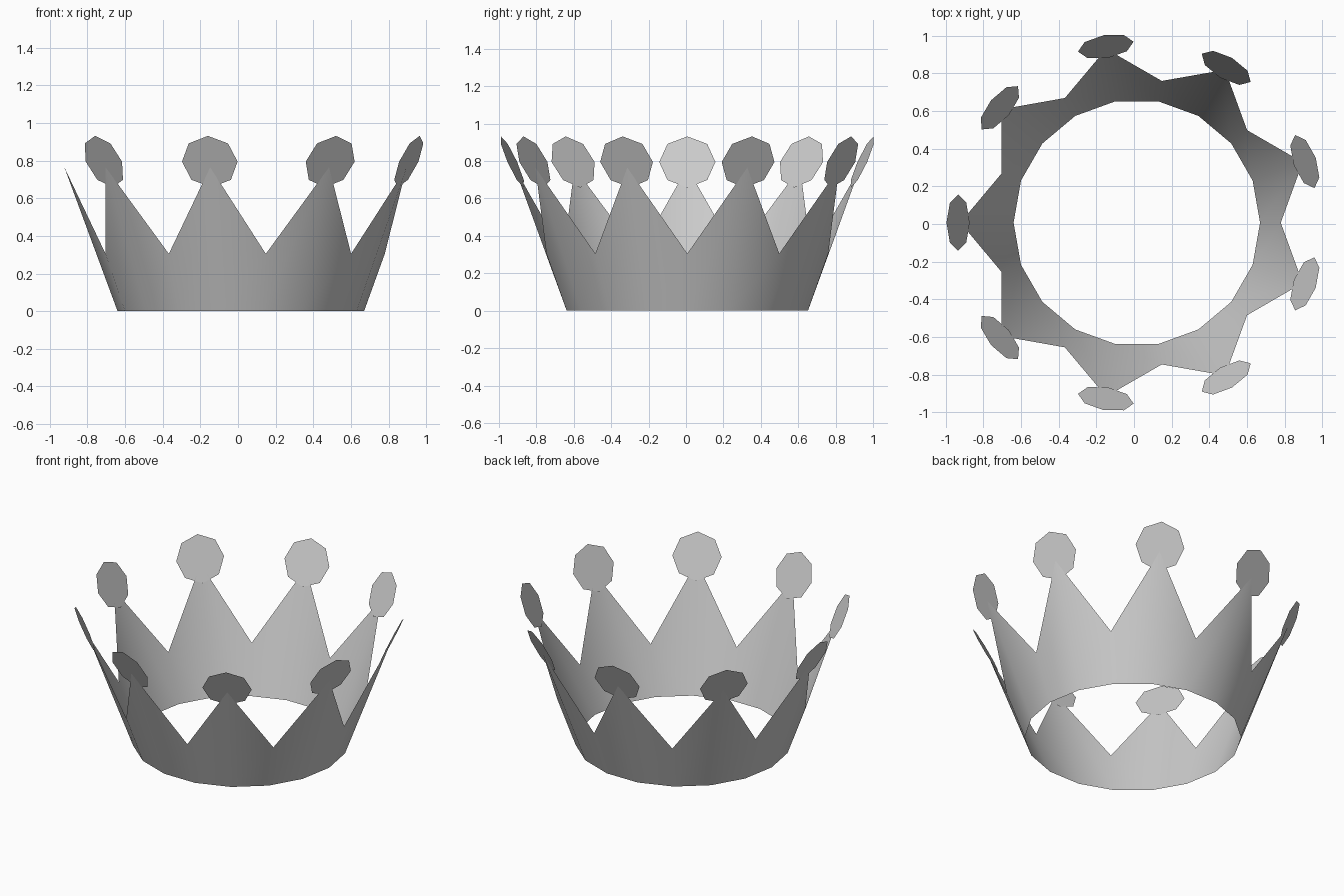
import bpy, bmesh, math
from mathutils import Matrix, Vector

if "Cube" in bpy.data.objects:
    bpy.data.objects.remove(bpy.data.objects["Cube"], do_unlink=True)

SPIKES = 9
CENTRE = Vector((0.015, 0.007, 0))
STEP = math.pi / SPIKES

grey = bpy.data.materials.new("light_grey")
grey.use_nodes = True
colour = (0.6, 0.6, 0.6, 1)
grey.diffuse_color = colour
grey.node_tree.nodes["Principled BSDF"].inputs["Base Color"].default_value = colour


def finish(bm, name):
    mesh = bpy.data.meshes.new(name)
    bm.to_mesh(mesh)
    bm.free()
    mesh.materials.append(grey)
    obj = bpy.data.objects.new(name, mesh)
    bpy.context.collection.objects.link(obj)
    return obj


def polar(angle, radius, z):
    return CENTRE + Vector((radius * math.cos(angle), radius * math.sin(angle), z))


# Flared band: a thin sheet whose upper rim alternates between valleys and tips
bm = bmesh.new()
lower, upper = [], []
for i in range(2 * SPIKES):
    radius, z = (0.938, 0.765) if i % 2 else (0.765, 0.305)
    lower.append(bm.verts.new(polar(i * STEP, 0.655, 0)))
    upper.append(bm.verts.new(polar(i * STEP, radius, z)))
for i in range(2 * SPIKES):
    j = (i + 1) % (2 * SPIKES)
    bm.faces.new((lower[i], lower[j], upper[j], upper[i]))
band = finish(bm, "crown_band")
for poly in band.data.polygons:
    poly.use_smooth = True

# Flat octagonal discs leaning outward on the tips
tilt = math.atan(0.45)
for k in range(SPIKES):
    angle = (2 * k + 1) * STEP
    bm = bmesh.new()
    bmesh.ops.create_circle(bm, cap_ends=True, segments=8, radius=0.15)
    place = (Matrix.Translation(polar(angle, 0.95, 0.795))
             @ Matrix.Rotation(angle, 4, 'Z')
             @ Matrix.Rotation(math.pi / 2 + tilt, 4, 'Y'))
    bm.transform(place)
    # Face outward
    bm.normal_update()
    outward = Vector((math.cos(angle), math.sin(angle), 0))
    for face in bm.faces:
        if face.normal.dot(outward) < 0:
            face.normal_flip()
    finish(bm, f"tip_disc_{k + 1}")
